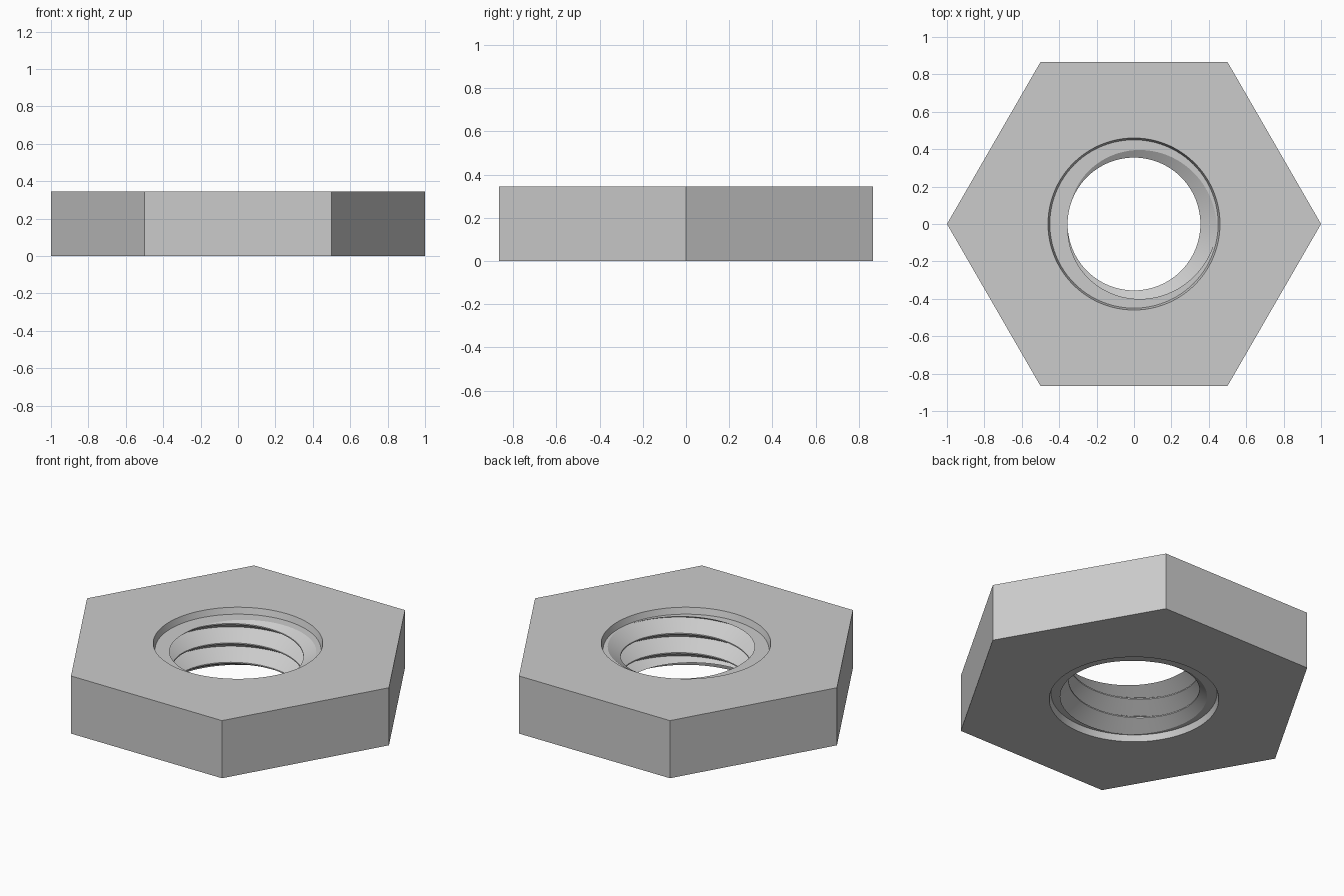
import bpy, bmesh
from math import cos, sin, pi, radians

cube = bpy.data.objects.get("Cube")
if cube:
    bpy.data.objects.remove(cube, do_unlink=True)

HEIGHT = 0.345
RECESS = 0.037                      # depth of the counterbore on both faces
LOW, HIGH = RECESS, HEIGHT - RECESS
RIM, FLOOR = 0.46, 0.45             # counterbore radius at the face and at its floor
CREST, ROOT = 0.355, 0.445          # thread radii
PITCH = 0.116
FLAT = 0.03 * PITCH                 # half width of the crest flat
START = radians(175)                # angle where a crest meets the upper floor
COLUMNS = 96


def thread_radius(z, angle):
    """Bore radius of the right-handed thread at a height and angle."""
    turn = (z - HIGH) / PITCH - (angle - START) / (2 * pi)
    offset = abs(turn - round(turn)) * PITCH
    return CREST + (ROOT - CREST) * max(0, offset - FLAT) / (PITCH / 2 - FLAT)


def section(angle):
    """Radius and height points round the nut's section at one angle."""
    hexagon = cos(pi / 6) / cos((angle % (pi / 3)) - pi / 6)
    points = [(hexagon, HEIGHT), (RIM, HEIGHT), (FLOOR, HIGH)]
    for k in range(2, -6, -1):
        crest = HIGH + PITCH * (k + (angle - START) / (2 * pi))
        for dz in (FLAT, -FLAT, -PITCH / 2):
            z = min(HIGH, max(LOW, crest + dz))
            points.append((thread_radius(z, angle), z))
    return points + [(FLOOR, LOW), (RIM, 0), (hexagon, 0)]


# Nut body with threaded bore, swept round the axis
bm = bmesh.new()
rings = []
for i in range(COLUMNS + 1):
    a = 2 * pi * i / COLUMNS
    rings.append([bm.verts.new((r * cos(a), r * sin(a), z)) for r, z in section(a)])
for here, after in zip(rings, rings[1:]):
    for j in range(len(here)):
        k = (j + 1) % len(here)
        bm.faces.new((here[j], here[k], after[k], after[j]))
bmesh.ops.remove_doubles(bm, verts=bm.verts, dist=0.0001)
bmesh.ops.recalc_face_normals(bm, faces=bm.faces)

mesh = bpy.data.meshes.new("hex_nut")
bm.to_mesh(mesh)
bm.free()
nut = bpy.data.objects.new("hex_nut", mesh)
bpy.context.collection.objects.link(nut)

# Plain grey metal
grey = bpy.data.materials.new("grey_metal")
grey.use_nodes = True
colour = (0.6, 0.6, 0.6, 1)
grey.diffuse_color = colour
grey.node_tree.nodes["Principled BSDF"].inputs["Base Color"].default_value = colour
mesh.materials.append(grey)

bpy.ops.object.select_all(action="DESELECT")
nut.select_set(True)
bpy.context.view_layer.objects.active = nut
bpy.ops.object.shade_smooth_by_angle(angle=radians(30))
